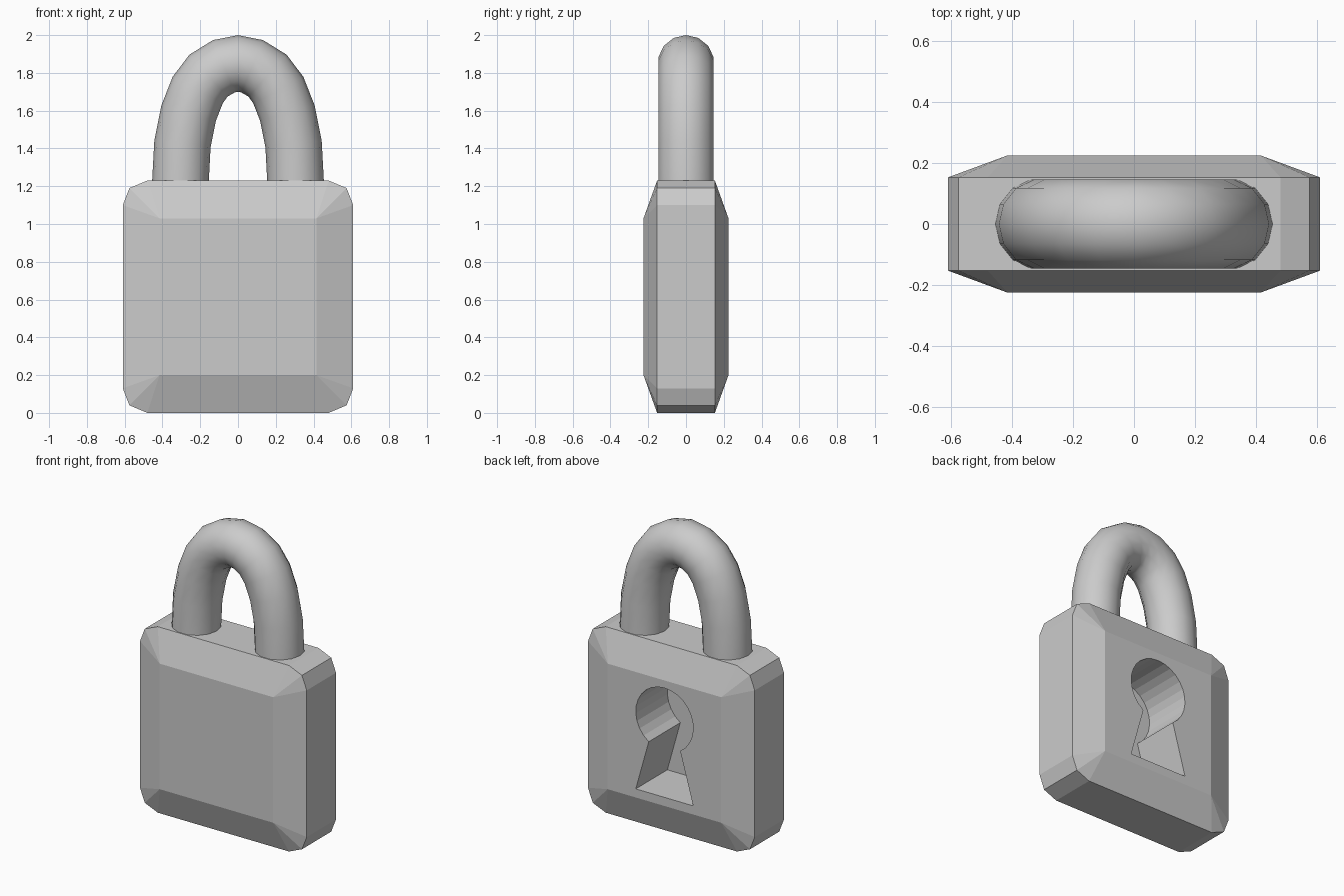
import bpy, bmesh, math
from mathutils import Vector

if "Cube" in bpy.data.objects:
    bpy.data.objects.remove(bpy.data.objects["Cube"])


def make_object(name, bm):
    bmesh.ops.recalc_face_normals(bm, faces=bm.faces)
    mesh = bpy.data.meshes.new(name)
    bm.to_mesh(mesh)
    bm.free()
    ob = bpy.data.objects.new(name, mesh)
    bpy.context.collection.objects.link(ob)
    return ob


def activate(ob):
    bpy.ops.object.select_all(action='DESELECT')
    ob.select_set(True)
    bpy.context.view_layer.objects.active = ob


# Body: convex slab, chamfered outline band and smaller front/back faces
MID_Z = 0.615
bm = bmesh.new()
corner = [(0.48, 0.153, 0.615), (0.575, 0.153, 0.575),
          (0.61, 0.153, 0.485), (0.415, 0.225, 0.415)]
for x, y, z in corner:
    for sx in (-1, 1):
        for sy in (-1, 1):
            for sz in (-1, 1):
                bm.verts.new((sx * x, sy * y, MID_Z + sz * z))
bmesh.ops.convex_hull(bm, input=bm.verts)
bmesh.ops.dissolve_limit(bm, angle_limit=math.radians(0.5),
                         verts=bm.verts, edges=bm.edges)
body = make_object("lock_body", bm)

# Keyhole cutter: round top, flared slot, cut into the back face
R, CZ, NECK = 0.21, 0.77, 0.115
start = -math.acos(NECK / R)
sweep = math.pi - 2 * start
N = 22
profile = [(R * math.cos(start + sweep * i / N),
            CZ + R * math.sin(start + sweep * i / N)) for i in range(N + 1)]
profile += [(-0.21, 0.257), (0.21, 0.257)]
bm = bmesh.new()
face = bm.faces.new([bm.verts.new((x, -0.105, z)) for x, z in profile])
ext = bmesh.ops.extrude_face_region(bm, geom=[face], use_keep_orig=True)
bmesh.ops.translate(bm, vec=(0, 0.5, 0),
                    verts=[v for v in ext["geom"] if isinstance(v, bmesh.types.BMVert)])
cutter = make_object("keyhole_cutter", bm)
cutter.hide_render = True

activate(body)
mod = body.modifiers.new("keyhole", 'BOOLEAN')
mod.operation = 'DIFFERENCE'
mod.solver = 'EXACT'
mod.object = cutter
bpy.ops.object.modifier_apply(modifier=mod.name)
bpy.data.objects.remove(cutter, do_unlink=True)

# Shackle: 14-sided tube swept along a mirrored arch
half = [(0.305, 1.22), (0.294, 1.425), (0.261, 1.588),
        (0.214, 1.708), (0.157, 1.785), (0.075, 1.835)]
path = half + [(0, 1.85)] + [(-x, z) for x, z in reversed(half)]
path = [Vector((x, 0, z)) for x, z in path]
SIDES, TUBE = 14, 0.15
bm = bmesh.new()
rings = []
for i, p in enumerate(path):
    if i in (0, len(path) - 1):
        out = Vector((1 if i == 0 else -1, 0, 0))
    else:
        t = (path[i + 1] - path[i - 1]).normalized()
        out = Vector((t.z, 0, -t.x))
    rings.append([bm.verts.new(p + TUBE * (out * math.cos(a) + Vector((0, math.sin(a), 0))))
                  for a in (2 * math.pi * k / SIDES for k in range(SIDES))])
for a, b in zip(rings, rings[1:]):
    for k in range(SIDES):
        n = (k + 1) % SIDES
        bm.faces.new((a[k], a[n], b[n], b[k]))
bm.faces.new(rings[0])
bm.faces.new(rings[-1])
shackle = make_object("shackle", bm)
activate(shackle)
bpy.ops.object.shade_smooth_by_angle(angle=math.radians(45))
